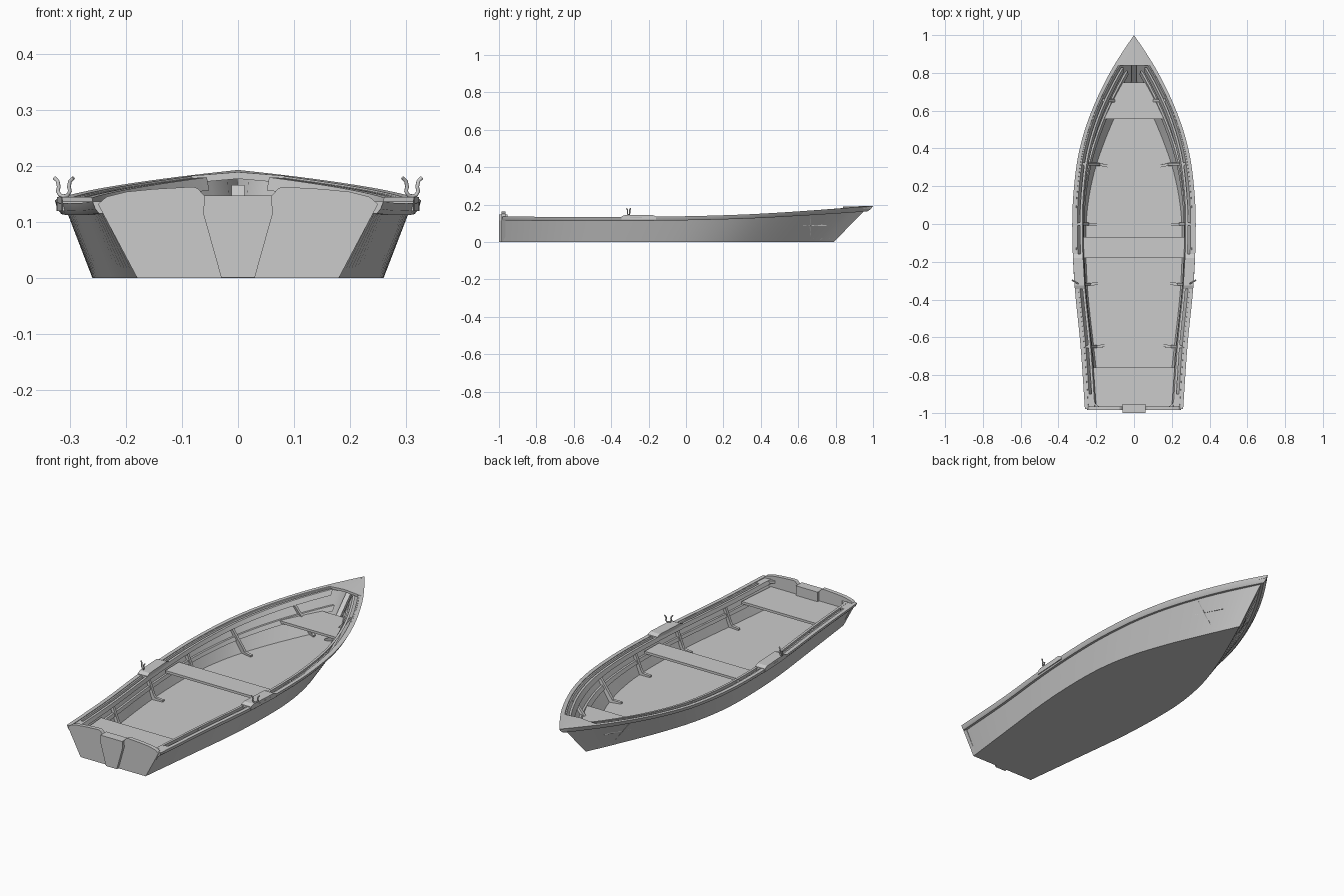
import bpy, bmesh, math
from mathutils import Vector

cube = bpy.data.objects.get("Cube")
if cube:
    bpy.data.objects.remove(cube, do_unlink=True)

grey = bpy.data.materials.new("plain grey")
grey.use_nodes = True
grey.diffuse_color = (0.6, 0.6, 0.6, 1)
grey.node_tree.nodes["Principled BSDF"].inputs["Base Color"].default_value = (0.6, 0.6, 0.6, 1)

# Hull lines from stern (0) to bow (1): half widths at the bottom and top, and sheer height
STATIONS = [0, .17, .35, .5, .6, .7, .8, .9, 1]
BOTTOM = [.18, .215, .25, .26, .25, .215, .155, .08, 0]
TOP = [.245, .268, .302, .312, .303, .275, .215, .122, 0]
SHEER = [.134, .131, .131, .135, .14, .148, .16, .174, .19]
STERN = -.98
SKIN = .012
FLOOR = .018


def curve_at(table, t):
    """Smooth interpolation through the stations."""
    s, n = STATIONS, len(STATIONS)
    t = min(max(t, 0), 1)
    i = max(k for k in range(n - 1) if s[k] <= t)

    def slope(k):
        a, b = max(k - 1, 0), min(k + 1, n - 1)
        return (table[b] - table[a]) / (s[b] - s[a])
    d = s[i + 1] - s[i]
    u = (t - s[i]) / d
    return ((1 + 2 * u) * (1 - u) ** 2 * table[i] + u * (1 - u) ** 2 * d * slope(i)
            + u * u * (3 - 2 * u) * table[i + 1] + u * u * (u - 1) * d * slope(i + 1))


def hull_point(t, h, out=0, up=0):
    """Point on the hull side at height fraction h, moved outward and upward."""
    x = curve_at(BOTTOM, t) * (1 - h) + curve_at(TOP, t) * h
    y = STERN + (1.77 + .185 * h) * t
    if out > 0:
        bow = max(0, (t - .8) / .2)
        x += out * (1 - bow ** 4)
        y += out * 1.7 * bow ** 2
    else:
        x = max(x + out, 0)
    return Vector((x, y, h * curve_at(SHEER, t) + up))


def station(y, h):
    return (y - STERN) / (1.77 + .185 * h)


def inner_x(y, h):
    return hull_point(station(y, h), h, -SKIN).x


def finish(name, bm, smooth=False):
    bmesh.ops.remove_doubles(bm, verts=bm.verts, dist=.0002)
    bmesh.ops.recalc_face_normals(bm, faces=bm.faces)
    mesh = bpy.data.meshes.new(name)
    bm.to_mesh(mesh)
    bm.free()
    mesh.materials.append(grey)
    ob = bpy.data.objects.new(name, mesh)
    bpy.context.collection.objects.link(ob)
    if smooth:
        bpy.ops.object.select_all(action='DESELECT')
        ob.select_set(True)
        bpy.context.view_layer.objects.active = ob
        bpy.ops.object.shade_smooth_by_angle(angle=math.radians(30))
    return ob


def loft(bm, loops):
    """Skin closed loops and cap both ends."""
    rings = [[bm.verts.new(p) for p in loop] for loop in loops]
    n = len(rings[0])
    for a, b in zip(rings, rings[1:]):
        for k in range(n):
            bm.faces.new((a[k], a[(k + 1) % n], b[(k + 1) % n], b[k]))
    bm.faces.new(rings[0])
    bm.faces.new(rings[-1])


def mirrored(p, side):
    return Vector((p[0] * side, p[1], p[2]))


def strake(name, section, t0=0, t1=1, steps=40):
    """Run a section of (height, out, up) points along both sides of the hull."""
    ts = [t0 + (t1 - t0) * i / steps for i in range(steps + 1)]
    for side, label in ((1, "left"), (-1, "right")):
        bm = bmesh.new()
        loft(bm, [[mirrored(hull_point(t, *s), side) for s in section] for t in ts])
        finish(label + "_" + name, bm, True)


def plate(name, outline, z0, z1):
    """Flat plate from a list of (half width, y)."""
    bm = bmesh.new()
    loft(bm, [[(-x, y, z0), (x, y, z0), (x, y, z1), (-x, y, z1)] for x, y in outline])
    return finish(name, bm)


def upright(name, points, y0, y1):
    """Front-facing outline of (x, z), given for one side and mirrored, with depth."""
    ring = points + [(-x, z) for x, z in reversed(points)]
    bm = bmesh.new()
    loft(bm, [[(x, y, z) for x, z in ring] for y in (y0, y1)])
    return finish(name, bm)


def span(a, b, n=8):
    return [a + (b - a) * i / n for i in range(n + 1)]


# Hull sides, bottom and rails
strake("hull_side", [(0, 0, 0), (1, 0, 0), (1, -SKIN, 0), (0, -SKIN, 0)])
strake("outer_rail", [(.86, 0, 0), (.86, .012, 0), (.92, .015, 0), (1, .015, .003), (1, -.004, .003)])
strake("inner_rail", [(.88, -.026, 0), (1, -.026, .002), (1, -.038, .002), (.88, -.038, 0)], 0, .925)
strake("seat_riser", [(.5, -.01, 0), (.62, -.01, 0), (.62, -.022, 0), (.5, -.022, 0)], 0, .95)

bm = bmesh.new()
rows = []
for t in span(0, .995, 40):
    p, q = hull_point(t, 0), hull_point(t, FLOOR / .14, -.004)
    rows.append([(-p.x, p.y, 0), (p.x, p.y, 0), (q.x, q.y, FLOOR), (-q.x, q.y, FLOOR)])
loft(bm, rows)
finish("bottom_and_floor", bm)

# Transom with a notch, and the motor pad behind it
upright("transom", [(.18, 0), (.25, .132), (.235, .145), (.2, .154), (.15, .159),
                    (.08, .163), (.072, .16), (.06, .147)], STERN - .006, STERN + .014)
upright("motor_pad", [(.03, .001), (.062, .115), (.06, .147)], -1, STERN - .004)
upright("motor_pad_inside", [(.06, .09), (.06, .147)], STERN + .012, STERN + .026)

# Foredeck, following the sheer with a slight crown
bm = bmesh.new()
rows = []
for t in span(.926, 1, 10):
    p = hull_point(t, 1, .012, .003)
    p.x = max(p.x, .0005)
    crown = p.x * .08
    rows.append([(-p.x, p.y, p.z), (0, p.y, p.z + crown), (p.x, p.y, p.z),
                 (p.x * .9, p.y, p.z - .012), (0, p.y, p.z - .012 + crown), (-p.x * .9, p.y, p.z - .012)])
loft(bm, rows)
finish("foredeck", bm, True)

# Stem post under the foredeck
bm = bmesh.new()
loft(bm, [[(x, y + dy, z) for x, dy in ((-.012, 0), (.012, 0), (.006, .035), (-.006, .035))]
          for y, z in ((.735, FLOOR), (.88, .166))])
finish("stem_post", bm)

# Seats
SEAT = .087
for name, y0, y1 in (("stern_seat", STERN + .01, -.76), ("middle_seat", -.18, -.07), ("bow_seat", .555, .75)):
    plate(name, [(inner_x(y, .62) - .002, y) for y in span(y0, y1)], SEAT, SEAT + .012)

# Ribs with a foot on the floor, and rail spacers
for i, y in enumerate((-.65, -.32, 0, .32, .66)):
    lean = (inner_x(y + .02, .5) - inner_x(y - .02, .5)) / .04
    foot = min(.055, inner_x(y, 0) * .6)
    base, top = inner_x(y, .1), inner_x(y, .98)
    z_top = .96 * curve_at(SHEER, station(y, 1))
    outline = [(base + .004, FLOOR - .004, 0), (top + .004, z_top, 0), (top - .016, z_top, .016),
               (base - .006, FLOOR + .025, .014), (base - .014, FLOOR + .012, .02),
               (base - foot, FLOOR + .008, foot), (base - foot, FLOOR - .004, foot)]
    for side, label in ((1, "left"), (-1, "right")):
        bm = bmesh.new()
        loft(bm, [[(side * x, y + dy + lean * inward, z) for x, z, inward in outline]
                  for dy in (-.007, .007)])
        finish(f"{label}_rib_{i + 1}", bm)

# Knees in the stern corners
for side, label in ((1, "left"), (-1, "right")):
    bm = bmesh.new()
    loft(bm, [[(side * x, y, z) for x, y in ((.24, STERN + .01), (.18, STERN + .01), (.205, STERN + .03),
                                              (.225, STERN + .08), (.244, STERN + .08))] for z in (.12, .134)])
    finish(label + "_stern_knee", bm)

# Rowlock pads and rowlocks
for side, label in ((1, "left"), (-1, "right")):
    bm = bmesh.new()
    rows = []
    for y, z in ((-.345, .137), (-.325, .145), (-.18, .145), (-.16, .137)):
        x = inner_x(y, 1)
        rows.append([(side * a, y, b) for a, b in ((x - .027, .12), (x + .027, .12), (x + .027, z), (x - .027, z))])
    loft(bm, rows)
    finish(label + "_rowlock_pad", bm)

    data = bpy.data.curves.new(label + "_rowlock", 'CURVE')
    data.dimensions = '3D'
    data.bevel_depth = .0035
    data.bevel_resolution = 2
    data.use_fill_caps = True
    half = [(0, .146), (.007, .148), (.011, .155), (.009, .163), (.011, .173), (.017, .179)]
    path = [(-a, z) for a, z in reversed(half[1:])] + half
    spline = data.splines.new('POLY')
    spline.points.add(len(path) - 1)
    for point, (a, z) in zip(spline.points, path):
        point.co = (side * (.311 + a), -.307 + a * .6, z, 1)
    data.materials.append(grey)
    rowlock = bpy.data.objects.new(label + "_rowlock", data)
    bpy.context.collection.objects.link(rowlock)
